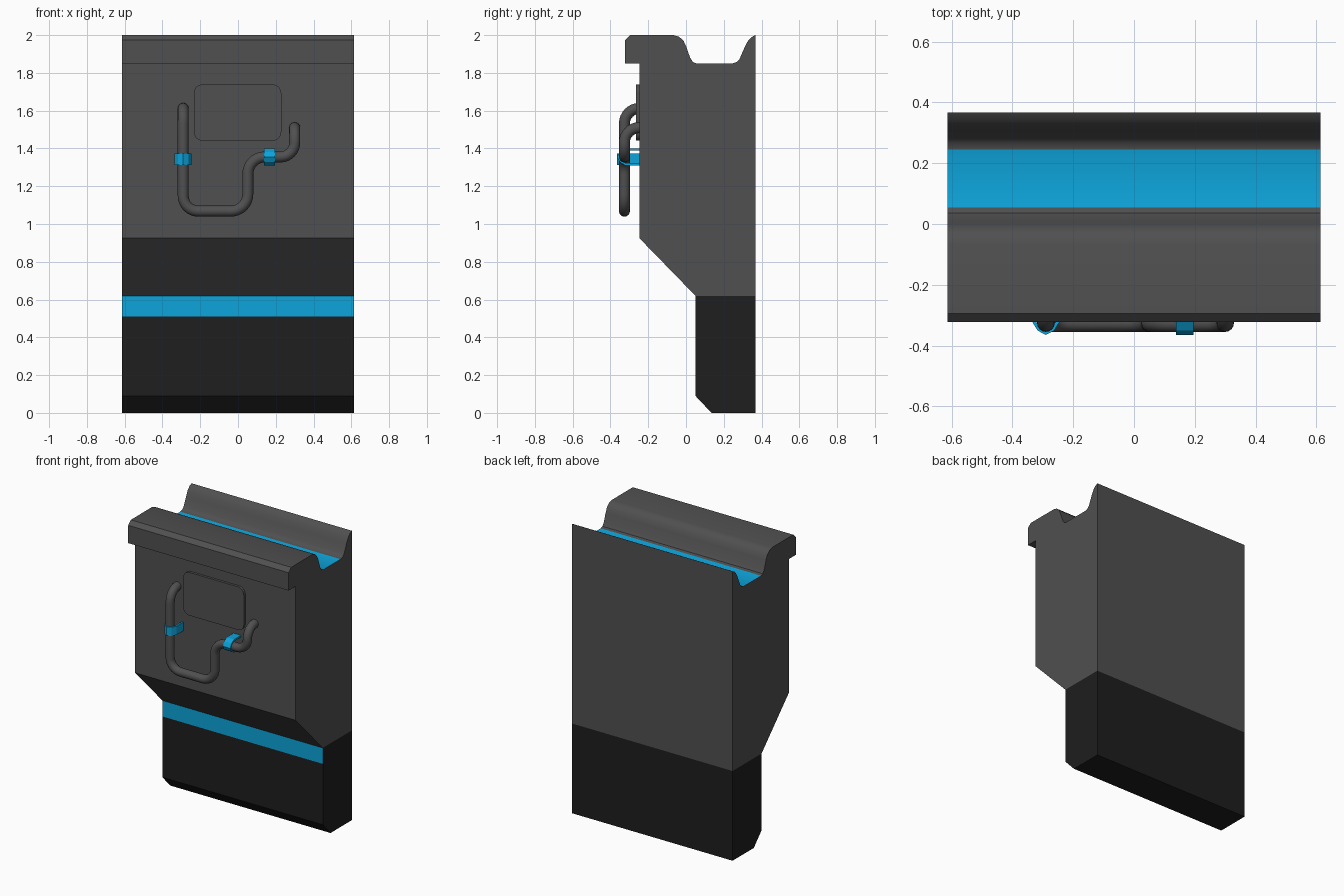
import bpy, bmesh, math
from mathutils import Vector

if "Cube" in bpy.data.objects:
    bpy.data.objects.remove(bpy.data.objects["Cube"])


def material(name, rgb):
    m = bpy.data.materials.new(name)
    m.diffuse_color = (*rgb, 1)
    m.use_nodes = True
    m.node_tree.nodes["Principled BSDF"].inputs["Base Color"].default_value = m.diffuse_color
    return m


GREY = material("dark grey", (0.08, 0.08, 0.08))
BLACK = material("near black", (0.013, 0.013, 0.013))
BLUE = material("bright blue", (0.004, 0.37, 0.70))


def finish(name, bm, mats, angle=30):
    bmesh.ops.recalc_face_normals(bm, faces=bm.faces)
    me = bpy.data.meshes.new(name)
    bm.to_mesh(me)
    bm.free()
    for m in mats:
        me.materials.append(m)
    ob = bpy.data.objects.new(name, me)
    bpy.context.collection.objects.link(ob)
    bpy.ops.object.select_all(action='DESELECT')
    ob.select_set(True)
    bpy.context.view_layer.objects.active = ob
    bpy.ops.object.shade_smooth_by_angle(angle=math.radians(angle))
    return ob


def prism(points, offset):
    """Closed outline extruded along a vector."""
    bm = bmesh.new()
    face = bm.faces.new([bm.verts.new(p) for p in points])
    new = bmesh.ops.extrude_face_region(bm, geom=[face], use_keep_orig=True)
    verts = [v for v in new["geom"] if isinstance(v, bmesh.types.BMVert)]
    bmesh.ops.translate(bm, verts=verts, vec=offset)
    return bm


# Wall body: side profile (y, z) extruded along x
HALF = 0.613
profile = [(0.135, 0), (0.367, 0), (0.367, 2.0), (0.345, 1.988), (0.325, 1.965),
           (0.308, 1.93), (0.283, 1.873), (0.268, 1.857), (0.245, 1.85),
           (0.055, 1.85), (0.037, 1.857), (0.022, 1.88), (0.002, 1.937),
           (-0.013, 1.97), (-0.037, 1.992), (-0.067, 2.0), (-0.295, 2.0),
           (-0.323, 1.973), (-0.323, 1.85), (-0.247, 1.85), (-0.247, 0.925),
           (0.05, 0.62), (0.05, 0.09), (0.135, 0)][:-1]
bm = prism([(-HALF, y, z) for y, z in profile], (2 * HALF, 0, 0))
for z in (0.62, 0.51):
    bmesh.ops.bisect_plane(bm, geom=bm.verts[:] + bm.edges[:] + bm.faces[:],
                           dist=1e-5, plane_co=(0, 0, z), plane_no=(0, 0, 1))
bmesh.ops.recalc_face_normals(bm, faces=bm.faces)
for f in bm.faces:
    c = f.calc_center_median()
    zs = [v.co.z for v in f.verts]
    if max(zs) < 0.621:
        # black foot with a blue stripe on its front
        f.material_index = 2 if (f.normal.y < -0.9 and min(zs) > 0.5) else 1
    elif f.normal.z > 0.99 and c.z < 1.9:
        f.material_index = 2  # groove floor
finish("wall_body", bm, [GREY, BLACK, BLUE])

# Rounded front panel
pts = []
for cx, cz, start in ((0.183, 1.693, 0), (-0.188, 1.693, 90), (-0.188, 1.487, 180), (0.183, 1.487, 270)):
    for i in range(6):
        a = math.radians(start + 18 * i)
        pts.append((cx + 0.046 * math.cos(a), -0.264, cz + 0.046 * math.sin(a)))
finish("front_panel", prism(pts, (0, 0.025, 0)), [GREY])


# Bent pipe: polyline with rounded corners, swept with a round section
def rounded_path(corners, steps=8):
    """corners: (point, bend radius); all bends are right angles."""
    path = [Vector(corners[0][0])]
    for i in range(1, len(corners) - 1):
        p, r = Vector(corners[i][0]), corners[i][1]
        a = (Vector(corners[i - 1][0]) - p).normalized()
        b = (Vector(corners[i + 1][0]) - p).normalized()
        centre = p + (a + b) * r
        for k in range(steps + 1):
            t = math.pi / 2 * k / steps
            q = centre - b * r * math.cos(t) - a * r * math.sin(t)
            if (q - path[-1]).length > 1e-4:
                path.append(q)
    path.append(Vector(corners[-1][0]))
    return path


PY = -0.326
path = rounded_path([((-0.29, -0.235, 1.612), 0), ((-0.29, PY, 1.612), 0.08),
                     ((-0.29, PY, 1.068), 0.08), ((0.052, PY, 1.068), 0.09),
                     ((0.052, PY, 1.355), 0.09), ((0.3, PY, 1.355), 0.075),
                     ((0.3, PY, 1.51), 0.078), ((0.3, -0.235, 1.51), 0)])
SIDES, RADIUS = 16, 0.029
bm = bmesh.new()
rings, side = [], Vector((1, 0, 0))
for i, p in enumerate(path):
    t = (path[min(i + 1, len(path) - 1)] - path[max(i - 1, 0)]).normalized()
    side = (side - t * side.dot(t)).normalized()
    up = t.cross(side)
    rings.append([bm.verts.new(p + (side * math.cos(a) + up * math.sin(a)) * RADIUS)
                  for a in (2 * math.pi * k / SIDES for k in range(SIDES))])
for r0, r1 in zip(rings, rings[1:]):
    for k in range(SIDES):
        n = (k + 1) % SIDES
        bm.faces.new((r0[k], r0[n], r1[n], r1[k]))
bm.faces.new(rings[0])
bm.faces.new(rings[-1])
finish("bent_pipe", bm, [GREY], 50)

# Faceted straps holding the pipe to the wall
outer = [(-0.045, -0.24), (-0.045, -0.322), (-0.027, -0.351), (0, -0.365),
         (0.027, -0.351), (0.045, -0.322), (0.045, -0.24)]
inner = [(0.033, -0.24), (0.033, -0.32), (0.02, -0.342), (0, -0.354),
         (-0.02, -0.342), (-0.033, -0.32), (-0.033, -0.24)]
strap = outer + inner
finish("left_strap", prism([(-0.29 + u, y, 1.313) for u, y in strap], (0, 0, 0.06)), [BLUE], 10)
finish("right_strap", prism([(0.138, y, 1.355 + u) for u, y in strap], (0.058, 0, 0)), [BLUE], 10)
